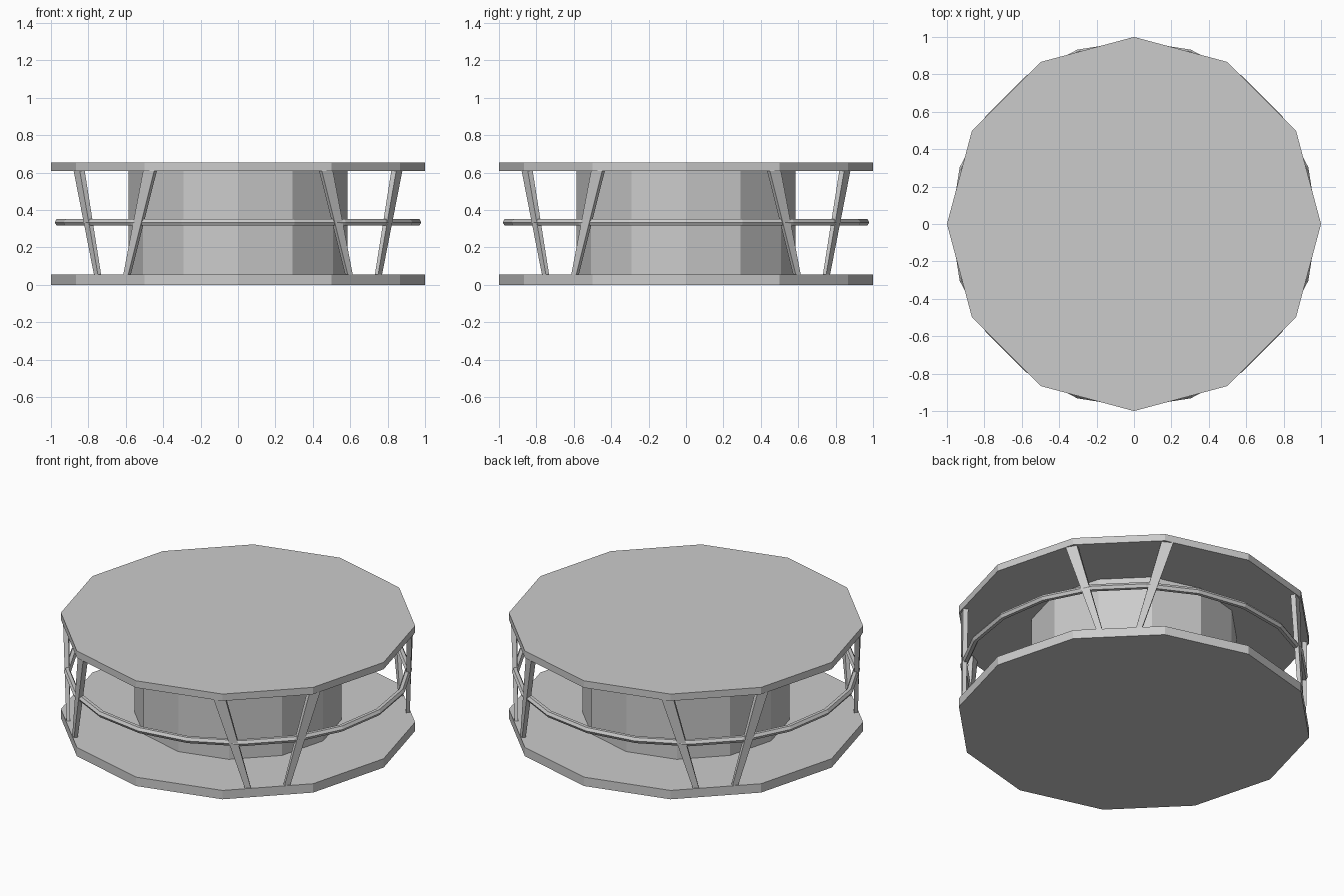
import bpy, bmesh
from math import cos, sin, radians
from mathutils import Vector

cube = bpy.data.objects.get("Cube")
if cube:
    bpy.data.objects.remove(cube, do_unlink=True)

GREY = (0.6, 0.6, 0.6, 1)
mat = bpy.data.materials.new("light_grey")
mat.use_nodes = True
mat.diffuse_color = GREY
mat.node_tree.nodes["Principled BSDF"].inputs["Base Color"].default_value = GREY


def finish(name, bm):
    bmesh.ops.recalc_face_normals(bm, faces=bm.faces)
    mesh = bpy.data.meshes.new(name)
    bm.to_mesh(mesh)
    bm.free()
    mesh.materials.append(mat)
    obj = bpy.data.objects.new(name, mesh)
    bpy.context.collection.objects.link(obj)
    return obj


def loft(bm, loops):
    """Skin closed loops of points and cap both ends."""
    rows = [[bm.verts.new(p) for p in loop] for loop in loops]
    n = len(rows[0])
    for a, b in zip(rows, rows[1:]):
        for i in range(n):
            j = (i + 1) % n
            bm.faces.new((a[i], a[j], b[j], b[i]))
    bm.faces.new(rows[0])
    bm.faces.new(rows[-1])


def prism(name, radius, z0, z1, sides=12):
    bm = bmesh.new()
    angles = [radians(360 * i / sides) for i in range(sides)]
    loft(bm, [[(radius * cos(a), radius * sin(a), z) for a in angles] for z in (z0, z1)])
    return finish(name, bm)


# Two plates and the central drum
BASE_TOP, ROOF_BOTTOM = 0.055, 0.61
prism("bottom_plate", 1, 0, BASE_TOP)
prism("top_plate", 1, ROOF_BOTTOM, 0.653)
prism("central_drum", 0.585, BASE_TOP, ROOF_BOTTOM)

# Rail: faceted ring with a hexagonal section
bpy.ops.mesh.primitive_torus_add(major_radius=0.96, minor_radius=0.02, major_segments=20,
                                 minor_segments=6, location=(0, 0, 0.334))
rail = bpy.context.object
rail.name = "rail"
rail.data.materials.append(mat)
for face in rail.data.polygons:
    face.use_smooth = False


def section(angle, radius, z, width, depth):
    """Rectangle whose wide side faces outward."""
    out = Vector((cos(radians(angle)), sin(radians(angle)), 0))
    side = Vector((-out.y, out.x, 0))
    centre = out * radius + Vector((0, 0, z))
    return [centre + side * s * width / 2 + out * o * depth / 2
            for s, o in ((-1, -1), (1, -1), (1, 1), (-1, 1))]


# Tapered struts, a V pair at each diagonal
for i, corner in enumerate((45, 135, 225, 315)):
    for side, label in ((-1, "a"), (1, "b")):
        bm = bmesh.new()
        loft(bm, [section(corner + side * 6.7, 0.957, BASE_TOP, 0.034, 0.022),
                  section(corner + side * 16, 0.971, ROOF_BOTTOM, 0.068, 0.03)])
        finish(f"strut_{i + 1}_{label}", bm)
